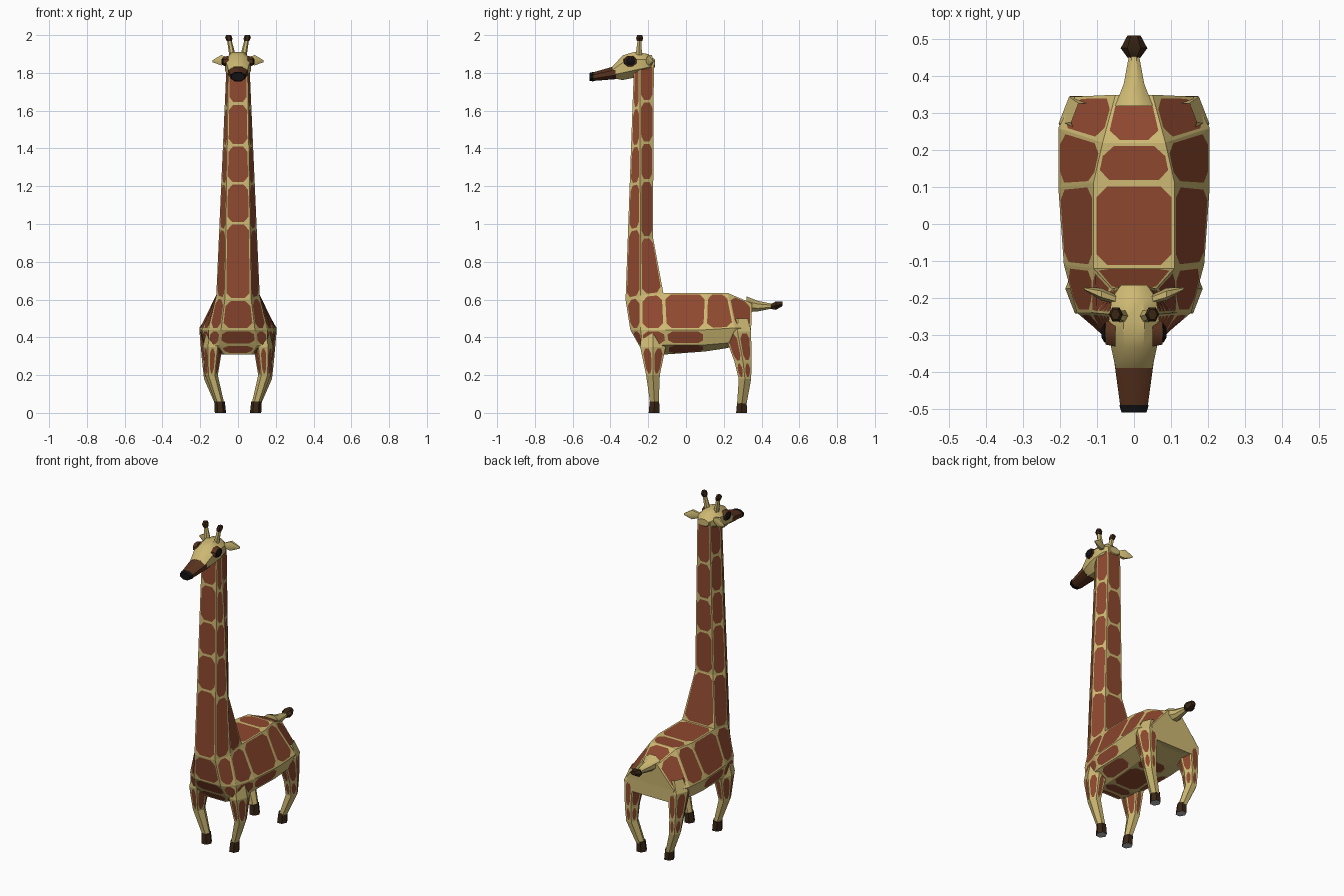
import bpy, bmesh
from math import cos, sin, tau, radians
from mathutils import Vector

cube = bpy.data.objects.get("Cube")
if cube:
    bpy.data.objects.remove(cube)


def material(name, rgb):
    m = bpy.data.materials.new(name)
    m.use_nodes = True
    m.diffuse_color = (*rgb, 1)
    m.node_tree.nodes["Principled BSDF"].inputs["Base Color"].default_value = (*rgb, 1)
    return m


MATS = [material("cream", (.61, .48, .17)), material("patch brown", (.27, .065, .028)),
        material("muzzle brown", (.10, .033, .013)), material("dark brown", (.04, .019, .007)),
        material("black", (.006, .006, .007)), material("sole grey", (.5, .5, .5))]
CREAM, PATCH, MUZZLE, DARK, BLACK, GREY = range(6)


def face(bm, points, colour):
    f = bm.faces.new([bm.verts.new(p) for p in points])
    f.material_index = colour


def cell(bm, c, colour, margin=.009, cut=.028):
    """Quad panel: a corner-cut patch framed by a cream border."""
    if colour != PATCH:
        return face(bm, c, colour)
    lu = ((c[1] - c[0]).length + (c[2] - c[3]).length) / 2
    lv = ((c[3] - c[0]).length + (c[2] - c[1]).length) / 2
    mu, mv = min(margin / lu, .22), min(margin / lv, .22)
    ku, kv = mu + min(cut / lu, .2), mv + min(cut / lv, .25)
    uv = [(ku, mv), (1 - ku, mv), (1 - mu, kv), (1 - mu, 1 - kv),
          (1 - ku, 1 - mv), (ku, 1 - mv), (mu, 1 - kv), (mu, kv)]
    o = [c[0].lerp(c[1], u).lerp(c[3].lerp(c[2], u), v) for u, v in uv]
    face(bm, o, PATCH)
    for i in range(4):
        n = (i + 1) % 4
        face(bm, [c[i], c[n], o[2 * i + 1], o[2 * i]], CREAM)
        face(bm, [c[i], o[2 * i], o[2 * i - 1]], CREAM)


def finish(name, bm, mirror=False, smooth=True):
    bmesh.ops.remove_doubles(bm, verts=bm.verts, dist=.0001)
    me = bpy.data.meshes.new(name)
    bm.to_mesh(me)
    bm.free()
    for m in MATS:
        me.materials.append(m)
    ob = bpy.data.objects.new(name, me)
    bpy.context.scene.collection.objects.link(ob)
    if smooth:
        bpy.ops.object.select_all(action='DESELECT')
        ob.select_set(True)
        bpy.context.view_layer.objects.active = ob
        bpy.ops.object.shade_smooth_by_angle(angle=radians(40))
    if mirror:
        ob.modifiers.new("Mirror", 'MIRROR')
    return ob


def loft(bm, rings, paint, cuts=None, caps=(None, None), margin=.009):
    """Skin between rings; cuts(j) gives each column its own row breaks."""
    n = len(rings[0])

    def at(j, t):
        i = min(int(t), len(rings) - 2)
        return rings[i][j % n].lerp(rings[i + 1][j % n], t - i)
    for j in range(n):
        rows = cuts(j) if cuts else range(len(rings))
        for i, (a, b) in enumerate(zip(rows, rows[1:])):
            cell(bm, [at(j, a), at(j + 1, a), at(j + 1, b), at(j, b)], paint(i, j), margin)
    if caps[0] is not None:
        face(bm, rings[0][::-1], caps[0])
    if caps[1] is not None:
        face(bm, rings[-1], caps[1])


def ring(axis, x, y, z, ra, rb, n=6, turn=0.0):
    pts = []
    for k in range(n):
        a = tau * (k + turn) / n
        p, q = cos(a) * ra, sin(a) * rb
        pts.append(Vector((x, y, z)) + Vector({'x': (0, p, q), 'y': (-p, 0, q), 'z': (p, q, 0)}[axis]))
    return pts


def tube(name, axis, rows, colour, n=6, turn=0.0, mirror=False, caps=None):
    bm = bmesh.new()
    loft(bm, [ring(axis, *r, n, turn) for r in rows], lambda i, j: colour,
         caps=caps or (colour, colour))
    return finish(name, bm, mirror)


# Body: half sections (top, side, low, belly) from chest to rump
half = [
    [(.07, -.32, .60), (.09, -.295, .44), (.10, -.25, .36), (.07, -.22, .31)],
    [(.115, -.24, .62), (.155, -.24, .44), (.155, -.23, .35), (.09, -.18, .31)],
    [(.11, -.12, .635), (.19, -.11, .44), (.175, -.10, .36), (.09, -.10, .31)],
    [(.11, .11, .635), (.205, .10, .44), (.18, .10, .36), (.09, .10, .325)],
    [(.085, .22, .635), (.205, .26, .45), (.18, .22, .37), (.09, .20, .34)],
    [(.05, .35, .58), (.16, .345, .45), (.14, .345, .37), (.05, .31, .37)],
]
body = []
for h in half:
    left = [Vector(p) for p in h]
    body.append(left + [Vector((-p.x, p.y, p.z)) for p in reversed(left)])


def body_paint(i, j):
    low = j in (1, 2, 4, 5)
    return CREAM if (low and i >= 3) or (i == 4 and j == 3) else PATCH


bm = bmesh.new()
loft(bm, body, body_paint)
for k in range(3):
    f, r = body[0], body[-1]
    cell(bm, [f[7 - k], f[6 - k], f[k + 1], f[k]], PATCH)
    face(bm, [r[k], r[k + 1], r[6 - k], r[7 - k]], CREAM)
finish("body", bm, smooth=False)


# Neck: six columns with staggered patches
def neck_ring(front, mid, back):
    left = [Vector(p) for p in (front, mid, back)]
    right = [Vector((-p.x, p.y, p.z)) for p in left]
    return [right[0], *left, right[2], right[1]]


base = neck_ring(half[0][0], half[1][0], half[2][0])
top = neck_ring((.05, -.275, 1.85), (.06, -.245, 1.86), (.042, -.17, 1.86))
kink = [a.lerp(b, .25) for a, b in zip(base, top)]
for j, s in ((3, 1), (4, -1)):
    kink[j] = Vector((s * .06, -.175, .93))


def neck_cuts(j):
    levels = {0: (1.02, 1.23, 1.43, 1.65), 1: (.98, 1.22, 1.42, 1.62), 5: (.98, 1.22, 1.42, 1.62),
              3: (.93, 1.18, 1.38, 1.6)}.get(j, (.93, 1.23, 1.43, 1.65))
    return [0] + [1 + (z - .93) / .93 for z in levels] + [2]


bm = bmesh.new()
loft(bm, [base, kink, top], lambda i, j: PATCH, neck_cuts, (None, CREAM), .007)
finish("neck", bm, smooth=False)

# Legs and hooves
for name, rows, spots in (
    ("front_legs", [(.096, -.167, .05, .023, .026), (.14, -.175, .20, .033, .042),
                    (.134, -.175, .35, .052, .078), (.125, -.175, .42, .045, .07)], (1,)),
    ("rear_legs", [(.099, .296, .05, .024, .029), (.145, .312, .18, .035, .038),
                   (.15, .302, .27, .04, .052), (.148, .272, .43, .056, .084),
                   (.13, .275, .50, .04, .06)], (1, 2)),
):
    bm = bmesh.new()
    loft(bm, [ring('z', *r) for r in rows], lambda i, j: PATCH if i in spots else CREAM)
    finish(name, bm, mirror=True, smooth=False)
    y = rows[0][1]
    tube(name.replace("legs", "hooves"), 'z', [(.093, y - .002, 0, .03, .033), (.097, y, .06, .027, .029)],
         DARK, mirror=True, caps=(GREY, DARK))


# Head and muzzle, as (y, top, bottom, half width)
def skull(name, sections, colour):
    k = 1.08
    rows = [(0, y, (t + b) / 2, w * k, (t - b) / 2 * k) for y, t, b, w in sections]
    return tube(name, 'y', rows, colour, 8, .5)


skull("head", [(-.39, 1.833, 1.772, .05), (-.335, 1.893, 1.762, .062), (-.27, 1.912, 1.775, .07),
               (-.20, 1.90, 1.80, .06), (-.165, 1.87, 1.83, .035)], CREAM)
skull("muzzle", [(-.495, 1.802, 1.757, .037), (-.37, 1.838, 1.767, .054)], MUZZLE)
skull("nose", [(-.51, 1.80, 1.757, .034), (-.49, 1.806, 1.755, .04)], BLACK)

# Eyes with dark lids
tube("eyelids", 'x', [(.05, -.295, 1.861, .04, .032), (.077, -.295, 1.861, .034, .026)],
     MUZZLE, 8, .5, True)
tube("eyes", 'x', [(.06, -.295, 1.861, .03, .023), (.08, -.295, 1.861, .028, .022),
                   (.088, -.295, 1.861, .014, .011)], BLACK, 8, .5, True)

# Ears and horns
tube("ears", 'x', [(.045, -.205, 1.865, .012, .014), (.088, -.19, 1.867, .017, .032),
                   (.135, -.175, 1.862, .004, .006)], CREAM, 6, 0, True)
tube("horns", 'z', [(.03, -.25, 1.895, .017, .019), (.046, -.246, 1.975, .012, .012)],
     CREAM, 6, 0, True)
tube("horn_tips", 'z', [(.045, -.246, 1.968, .014, .016), (.049, -.245, 1.985, .019, .022),
                        (.05, -.245, 2.0, .013, .015)], DARK, 6, 0, True)

# Tail
tube("tail", 'y', [(0, .32, .575, .055, .045), (0, .38, .565, .03, .03), (0, .46, .565, .014, .013)],
     CREAM, 8, .5)
tube("tail_tuft", 'y', [(0, .45, .563, .017, .015), (0, .476, .568, .036, .026),
                        (0, .51, .577, .018, .014)], DARK)
